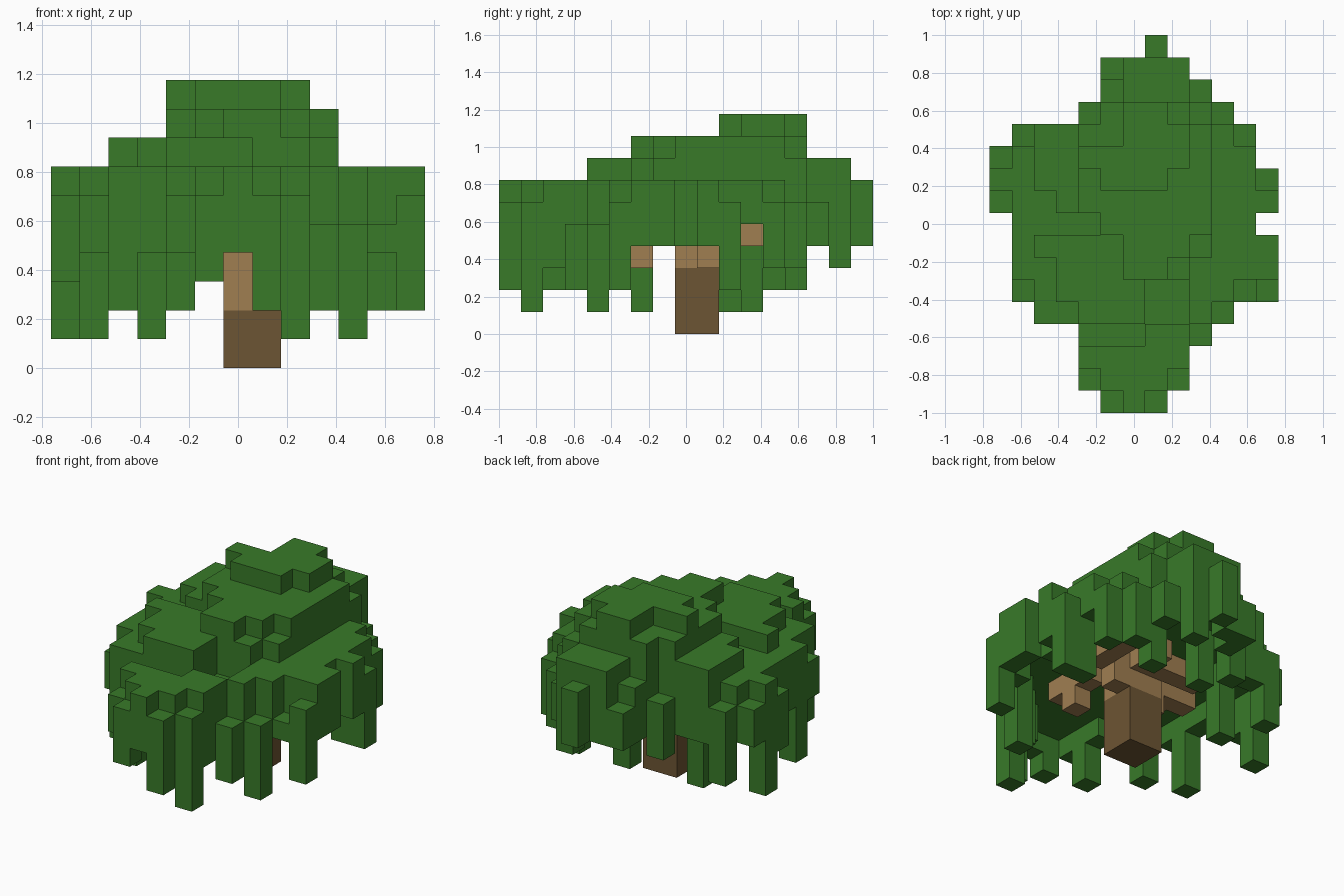
import bpy
import bmesh
from mathutils import Vector

cube = bpy.data.objects.get("Cube")
if cube:
    bpy.data.objects.remove(cube, do_unlink=True)

CELL = 2 / 17
ORIGIN = Vector((-6.5, -8.5, 0))


def make_material(name, rgb):
    mat = bpy.data.materials.new(name)
    mat.use_nodes = True
    colour = (*rgb, 1)
    mat.diffuse_color = colour
    mat.node_tree.nodes["Principled BSDF"].inputs["Base Color"].default_value = colour
    return mat


def make_blocks(name, cells, material):
    """Build one mesh from the exposed sides of a set of grid cells."""
    bm = bmesh.new()
    corners = {}

    def corner(point):
        key = tuple(round(c) for c in point)
        if key not in corners:
            corners[key] = bm.verts.new((Vector(key) + ORIGIN) * CELL)
        return corners[key]

    for cell in sorted(cells):
        for axis in range(3):
            for step in (-1, 1):
                neighbour = list(cell)
                neighbour[axis] += step
                if tuple(neighbour) in cells:
                    continue
                u, v = Vector((0, 0, 0)), Vector((0, 0, 0))
                u[(axis + 1) % 3] = 1
                v[(axis + 2) % 3] = 1
                base = Vector(cell)
                if step > 0:
                    base[axis] += 1
                loop = [base, base + u, base + u + v, base + v]
                if step < 0:
                    loop.reverse()
                bm.faces.new([corner(p) for p in loop])
    mesh = bpy.data.meshes.new(name)
    bm.to_mesh(mesh)
    bm.free()
    mesh.materials.append(material)
    obj = bpy.data.objects.new(name, mesh)
    bpy.context.collection.objects.link(obj)
    return obj


def box(xs, ys, zs):
    """All cells in an inclusive block."""
    return {(x, y, z)
            for x in range(xs[0], xs[1] + 1)
            for y in range(ys[0], ys[1] + 1)
            for z in range(zs[0], zs[1] + 1)}


leaf_green = make_material("leaf green", (0.040, 0.195, 0.022))
bark_dark = make_material("dark bark", (0.152, 0.090, 0.033))
branch_tan = make_material("light branch wood", (0.35, 0.21, 0.083))

# Canopy tiers: height, first row, then the first and last column of each row
tiers = [
    (7, 0, [(5, 7), (4, 8), (4, 8), (4, 9), (2, 10), (1, 12), (1, 12), (1, 12),
            (1, 11), (0, 12), (0, 12), (0, 11), (1, 11), (4, 10), (5, 9),
            (5, 8), (7, 7)]),
    (8, 4, [(4, 6), (3, 6), (3, 8), (2, 9), (5, 9), (3, 9), (2, 9), (2, 9),
            (2, 9), (4, 9), (6, 8), (6, 8)]),
    (9, 6, [(6, 7), (6, 8), (5, 9), (4, 9), (4, 9), (4, 9), (4, 9), (5, 8)]),
    (10, 10, [(5, 7), (4, 8), (6, 8), (6, 7)]),
]
top = {}
for height, first_row, spans in tiers:
    for row, (start, end) in enumerate(spans, first_row):
        for column in range(start, end + 1):
            top[column, row] = height

# Hollow underside with a slightly lower rim
bottom = {}
for x, y in top:
    rim = any(n not in top for n in ((x - 1, y), (x + 1, y), (x, y - 1), (x, y + 1)))
    bottom[x, y] = 4 if rim else 5

# Sloping shoulders of the rim and dips between the leaf clumps
for spot in [(4, 1), (5, 0), (7, 0), (8, 1), (1, 5), (0, 9), (0, 11), (12, 10),
             (12, 5), (9, 14), (5, 15), (4, 13), (10, 13), (1, 12), (11, 12),
             (4, 3), (5, 3), (6, 3), (7, 4), (8, 4), (7, 5), (8, 5)]:
    top[spot] = 6
for spot in [(9, 3), (10, 4), (11, 5)]:
    top[spot] = 5

# Hanging strands, grouped by how low they reach
strands = {
    1: [(8, 1), (3, 11), (10, 4), (1, 6), (0, 10)],
    2: [(4, 2), (7, 0), (9, 3), (12, 5), (12, 10), (11, 10), (1, 12),
        (6, 13), (9, 13), (2, 4)],
    3: [(5, 0), (8, 2), (0, 9), (11, 12), (10, 13), (4, 13), (8, 15)],
    5: [(11, 11)],
}
for level, spots in strands.items():
    for spot in spots:
        bottom[spot] = level

# Trunk
trunk = box((6, 7), (8, 9), (0, 2)) - {(6, 8, 2)}

# Branches spreading from the trunk
branches = box((6, 7), (8, 9), (3, 4)) | {(6, 8, 2)}
for xs, ys, zs in [
    ((5, 5), (8, 8), (3, 4)), ((3, 4), (8, 8), (4, 4)),
    ((8, 8), (9, 9), (3, 4)), ((9, 9), (9, 11), (4, 4)),
    ((10, 10), (11, 11), (4, 4)), ((8, 8), (6, 7), (4, 4)),
    ((8, 8), (6, 6), (3, 3)), ((4, 5), (10, 10), (4, 4)),
    ((6, 7), (10, 10), (4, 4)), ((7, 7), (11, 11), (4, 4)),
    ((4, 4), (6, 7), (4, 4)), ((8, 8), (5, 5), (4, 4)),
]:
    branches |= box(xs, ys, zs)

# Leaf canopy
leaves = {(x, y, z) for (x, y), height in top.items()
          for z in range(bottom[x, y], height)}
leaves -= branches | trunk

make_blocks("trunk", trunk, bark_dark)
make_blocks("branches", branches, branch_tan)
make_blocks("leaf_canopy", leaves, leaf_green)
